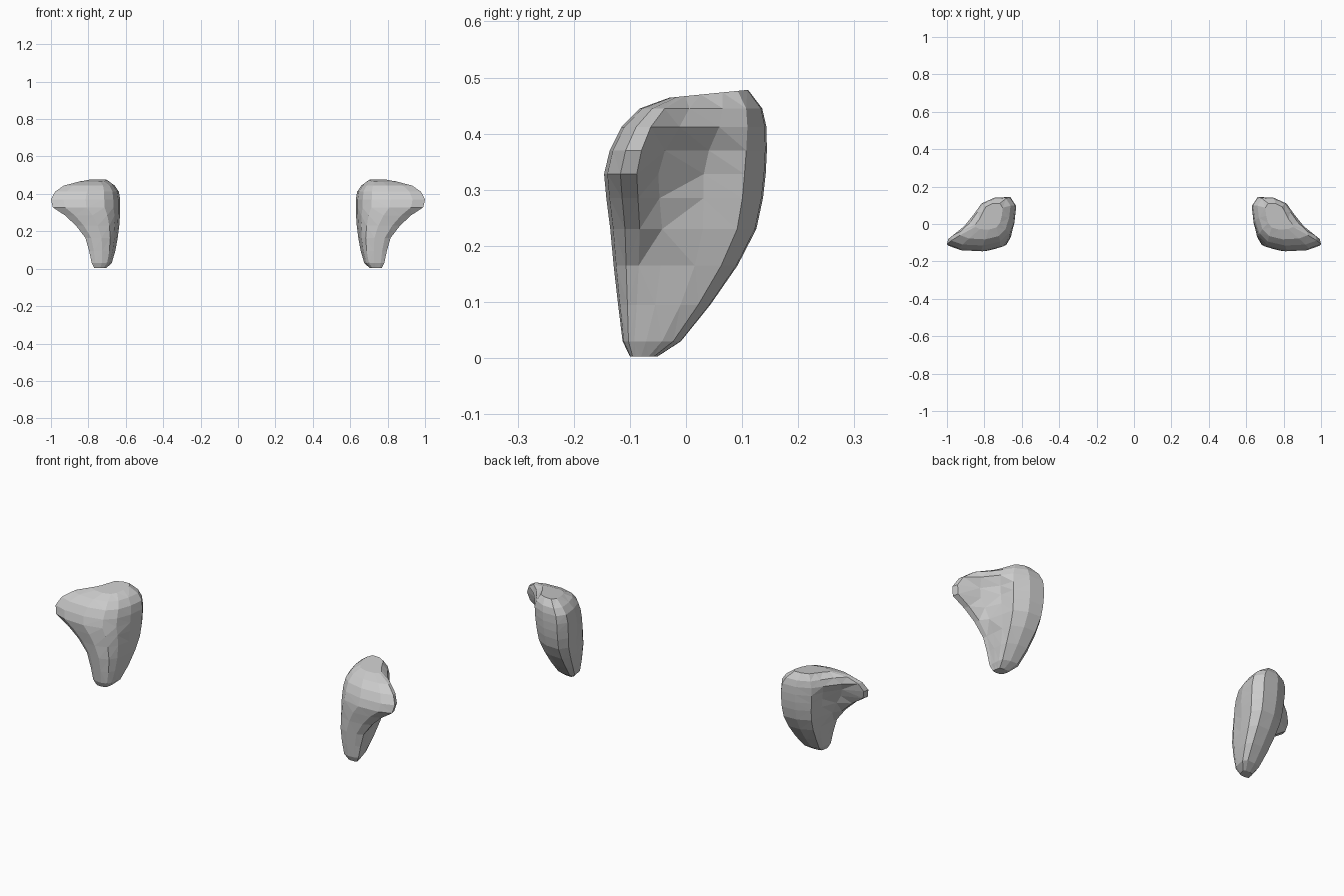
import bpy, bmesh

# Horizontal sections: z, front y, back y, inner x, arm tip x, outer back x, hollow depth
SECTIONS = [
    (0.003, -0.100, -0.050, 0.705, 0.768, 0.762, 0.0),
    (0.030, -0.113, -0.008, 0.675, 0.782, 0.775, 0.0),
    (0.095, -0.121, 0.045, 0.656, 0.796, 0.790, 0.0),
    (0.165, -0.129, 0.094, 0.643, 0.816, 0.802, 0.3),
    (0.230, -0.135, 0.128, 0.635, 0.866, 0.812, 0.6),
    (0.285, -0.142, 0.140, 0.631, 0.925, 0.818, 0.8),
    (0.328, -0.146, 0.145, 0.630, 0.990, 0.822, 0.85),
    (0.370, -0.136, 0.147, 0.630, 1.000, 0.825, 0.65),
    (0.412, -0.115, 0.146, 0.637, 0.978, 0.825, 0.05),
    (0.445, -0.082, 0.138, 0.660, 0.930, 0.815, 0.0),
    (0.467, -0.030, 0.112, 0.702, 0.850, 0.797, 0.0),
]

# L-shaped outline as fractions: front arm, outer side (flat and hollow), back and inner side
ARM = [(0.10, 0.25), (0.23, 0.08), (0.50, 0.0), (0.82, 0.02), (1.0, 0.10), (0.98, 0.20)]
FLAT = [(0.55, 0.40), (0.18, 0.67)]
DEEP = [(0.30, 0.32), (0.0, 0.60)]
BACK = [(0.95, 0.86), (0.58, 0.98), (0.16, 0.99), (0.0, 0.82), (0.05, 0.52)]


def ring(z, yf, yb, xi, xa, xb, h):
    pts = [(xi + (xa - xi) * u, v) for u, v in ARM]
    for (u0, v0), (u1, v1) in zip(FLAT, DEEP):
        pts.append((xb + (xa - xb) * (u0 + (u1 - u0) * h), v0 + (v1 - v0) * h))
    pts += [(xi + (xb - xi) * u, v) for u, v in BACK]
    tilt = 0.1 if z > 0.46 else 0.0
    out = []
    for x, v in pts:
        y = yf + (yb - yf) * v
        out.append((x, y, z + tilt * y))
    return out


def flared_piece(name, side):
    bm = bmesh.new()
    rings = [[bm.verts.new((side * x, y, z)) for x, y, z in ring(*s)] for s in SECTIONS]
    n = len(rings[0])
    for a, b in zip(rings, rings[1:]):
        for i in range(n):
            j = (i + 1) % n
            bm.faces.new((a[i], a[j], b[j], b[i]))
    bm.faces.new(rings[0][::-1])
    bm.faces.new(rings[-1])
    bmesh.ops.triangulate(bm, faces=bm.faces[:], quad_method='BEAUTY')
    bmesh.ops.recalc_face_normals(bm, faces=bm.faces[:])
    me = bpy.data.meshes.new(name)
    bm.to_mesh(me)
    bm.free()
    ob = bpy.data.objects.new(name, me)
    bpy.context.collection.objects.link(ob)


# Mirrored pair
flared_piece("right_flared_piece", 1)
flared_piece("left_flared_piece", -1)
